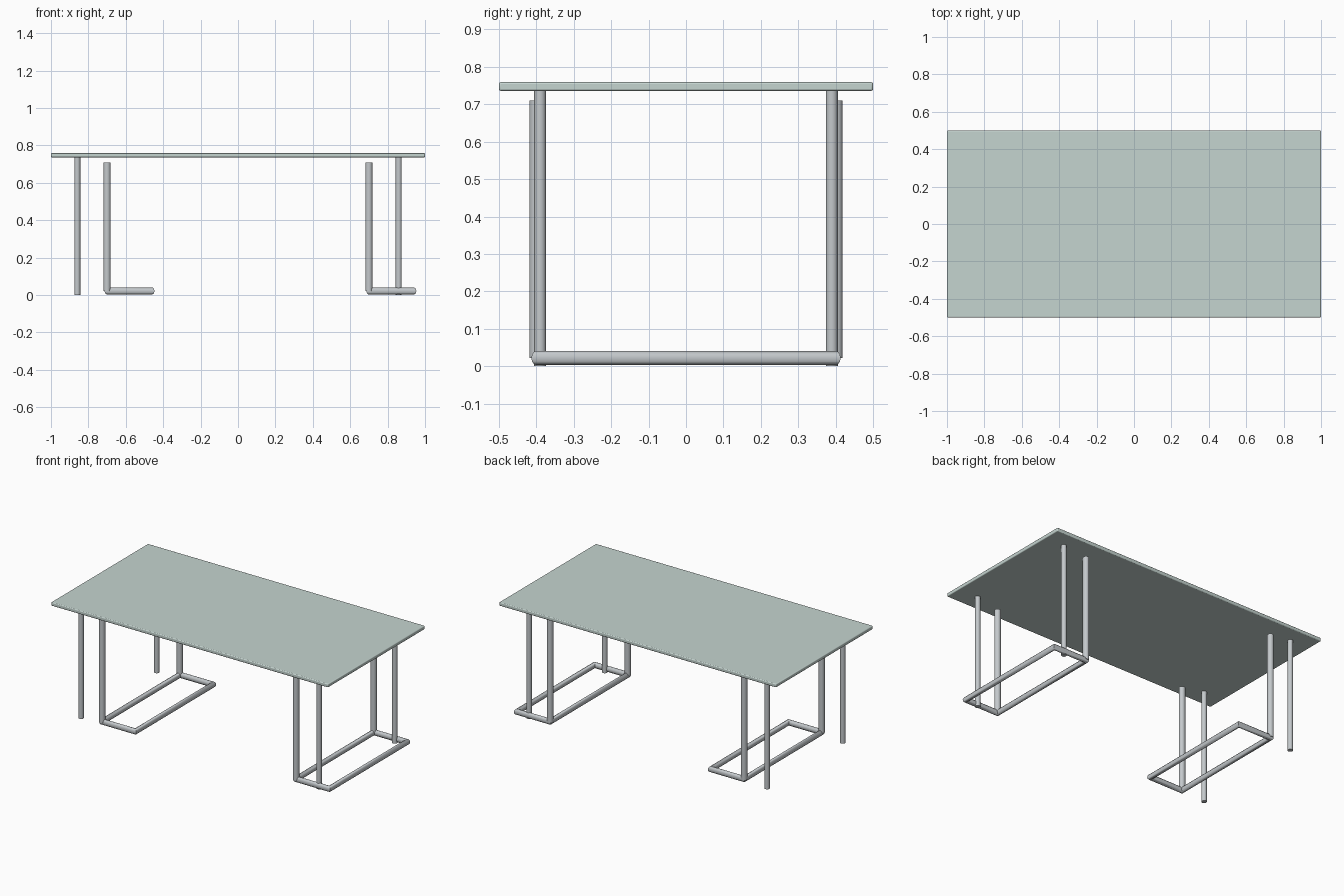
import bpy
import math

if "Cube" in bpy.data.objects:
    bpy.data.objects.remove(bpy.data.objects["Cube"])

glass = bpy.data.materials.new("pale_green")
glass.diffuse_color = (0.56, 0.66, 0.63, 1)
glass.use_nodes = True
glass.node_tree.nodes["Principled BSDF"].inputs["Base Color"].default_value = glass.diffuse_color
metal = bpy.data.materials.new("steel")
metal.diffuse_color = (0.55, 0.58, 0.60, 1)
metal.use_nodes = True
metal.node_tree.nodes["Principled BSDF"].inputs["Base Color"].default_value = metal.diffuse_color


def smooth(obj, angle=35):
    bpy.ops.object.select_all(action='DESELECT')
    obj.select_set(True)
    bpy.context.view_layer.objects.active = obj
    bpy.ops.object.shade_smooth_by_angle(angle=math.radians(angle))


def post(name, x, y, z0, z1, r):
    bpy.ops.mesh.primitive_cylinder_add(vertices=24, radius=r, depth=z1 - z0,
                                        location=(x, y, (z0 + z1) / 2))
    obj = bpy.context.object
    obj.name = name
    obj.data.materials.append(metal)
    smooth(obj)


def loop_tube(name, pts, r):
    cu = bpy.data.curves.new(name, 'CURVE')
    cu.dimensions = '3D'
    cu.bevel_depth = r
    cu.bevel_resolution = 4
    sp = cu.splines.new('POLY')
    sp.points.add(len(pts) - 1)
    for p, co in zip(sp.points, pts):
        p.co = (*co, 1)
    sp.use_cyclic_u = True
    cu.materials.append(metal)
    obj = bpy.data.objects.new(name, cu)
    bpy.context.collection.objects.link(obj)
    bpy.ops.object.select_all(action='DESELECT')
    obj.select_set(True)
    bpy.context.view_layer.objects.active = obj
    bpy.ops.object.convert(target='MESH')
    smooth(bpy.context.object)


# Table top with softened edges
bpy.ops.mesh.primitive_cube_add(size=1, location=(0, 0, 0.7475))
top = bpy.context.object
top.name = "table_top"
top.scale = (2, 1, 0.023)
bpy.ops.object.transform_apply(location=False, rotation=False, scale=True)
top.data.materials.append(glass)
bev = top.modifiers.new("edge_bevel", 'BEVEL')
bev.width = 0.005
bev.segments = 3
smooth(top)

for side, sx in (("left", -1), ("right", 1)):
    # Floor frame: both extend towards +x from the inner/outer upright
    x0 = 0.70 * sx
    x1 = x0 + 0.24
    loop_tube(side + "_floor_frame",
              [(x0, -0.4, 0.022), (x1, -0.4, 0.022),
               (x1, 0.4, 0.022), (x0, 0.4, 0.022)], 0.019)
    for end, sy in (("front", -1), ("back", 1)):
        # Frame uprights and slimmer table legs
        post(f"{side}_{end}_upright", x0, 0.4 * sy, 0.022, 0.71, 0.019)
        post(f"{side}_{end}_leg", 0.859 * sx, 0.39 * sy, 0.0, 0.738, 0.0158)
